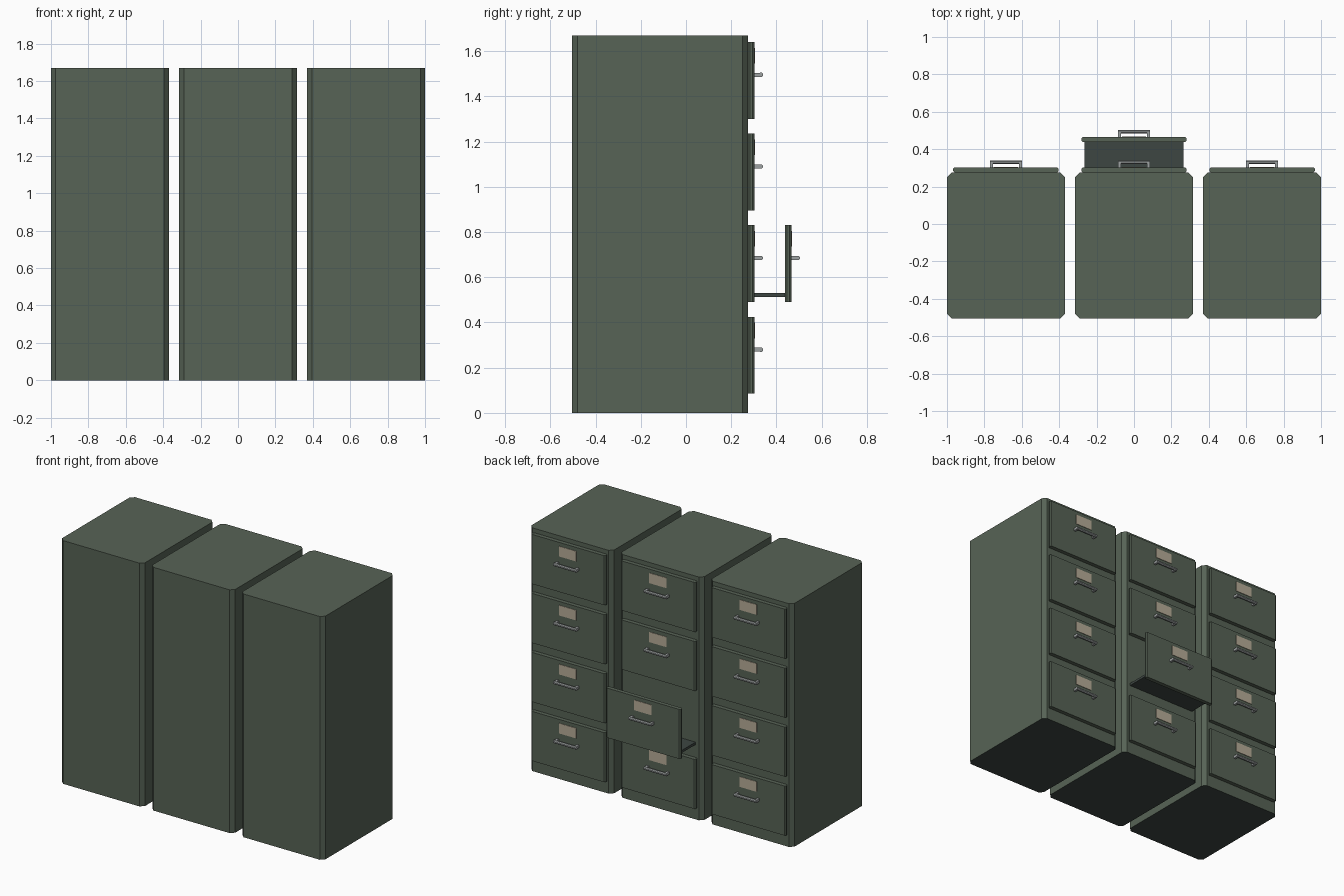
import bpy, bmesh, math
from mathutils import Matrix

if "Cube" in bpy.data.objects:
    bpy.data.objects.remove(bpy.data.objects["Cube"])


def material(name, rgb):
    m = bpy.data.materials.new(name)
    m.diffuse_color = (*rgb, 1)
    m.use_nodes = True
    m.node_tree.nodes["Principled BSDF"].inputs["Base Color"].default_value = m.diffuse_color
    return m


GREEN = material("olive green paint", (0.095, 0.125, 0.092))
DARK = material("dark green metal", (0.048, 0.062, 0.055))
STEEL = material("handle steel", (0.34, 0.36, 0.36))
CARD = material("label card", (0.47, 0.41, 0.31))


def finish(name, bm, mats):
    bmesh.ops.recalc_face_normals(bm, faces=bm.faces)
    me = bpy.data.meshes.new(name)
    bm.to_mesh(me)
    bm.free()
    for m in mats:
        me.materials.append(m)
    ob = bpy.data.objects.new(name, me)
    bpy.context.collection.objects.link(ob)
    return ob


def box(name, x, y, z, mat, chamfer=0.0):
    """Box from (min, max) ranges, optionally chamfered on its upright edges."""
    bm = bmesh.new()
    bmesh.ops.create_cube(bm, size=1)
    for v in bm.verts:
        v.co = [r[0] if c < 0 else r[1] for c, r in zip(v.co, (x, y, z))]
    if chamfer:
        upright = [e for e in bm.edges
                   if abs(e.verts[0].co.z - e.verts[1].co.z) > 1e-4]
        bmesh.ops.bevel(bm, geom=upright, offset=chamfer, segments=1,
                        affect='EDGES', profile=0.5)
    return finish(name, bm, [mat])


def rod(name, cx, cy, cz, radius, length, mat):
    """Eight-sided bar lying along x."""
    bm = bmesh.new()
    bmesh.ops.create_cone(bm, cap_ends=True, segments=8, radius1=radius,
                          radius2=radius, depth=length)
    turn = Matrix.Rotation(math.pi / 8, 4, 'Z')
    bmesh.ops.transform(bm, verts=bm.verts,
                        matrix=Matrix.Translation((cx, cy, cz))
                        @ Matrix.Rotation(math.pi / 2, 4, 'Y') @ turn)
    return finish(name, bm, [mat])


def drawer(cx, cz, y, tag):
    """Drawer panel with label and pull handle; y is the panel's back."""
    f = y + 0.028
    box("drawer_front_" + tag, (cx - 0.282, cx + 0.282), (y, f),
        (cz - 0.17, cz + 0.17), GREEN, 0.008)
    box("label_" + tag, (cx - 0.065, cx + 0.065), (f - 0.002, f + 0.003),
        (cz + 0.075, cz + 0.145), CARD)
    hz = cz + 0.025
    for s in (-1, 1):
        px = cx + s * 0.077
        box("handle_post_" + tag, (px - 0.008, px + 0.008),
            (f - 0.002, f + 0.03), (hz - 0.009, hz + 0.009), STEEL)
    rod("handle_bar_" + tag, cx, f + 0.028, hz, 0.0105, 0.172, STEEL)


BACK = 0.275    # y of the cabinet face that carries the drawers
for col in range(3):
    cx = (col - 1) * 0.685
    # cabinet shell, dark underneath
    body = box(f"cabinet_{col}", (cx - 0.315, cx + 0.315), (-0.505, BACK),
               (0, 1.67), GREEN, 0.025)
    body.data.materials.append(DARK)
    for p in body.data.polygons:
        if p.normal.z < -0.5:
            p.material_index = 1
    # four drawers; one in the middle cabinet is pulled out
    for row in range(4):
        is_open = col == 1 and row == 1
        cz = 0.255 + row * 0.405
        drawer(cx, cz, BACK + (0.163 if is_open else 0), f"{col}_{row}")
        if is_open:
            box("drawer_tray", (cx - 0.265, cx + 0.265), (BACK - 0.01, BACK + 0.165),
                (cz - 0.147, cz - 0.13), DARK)
